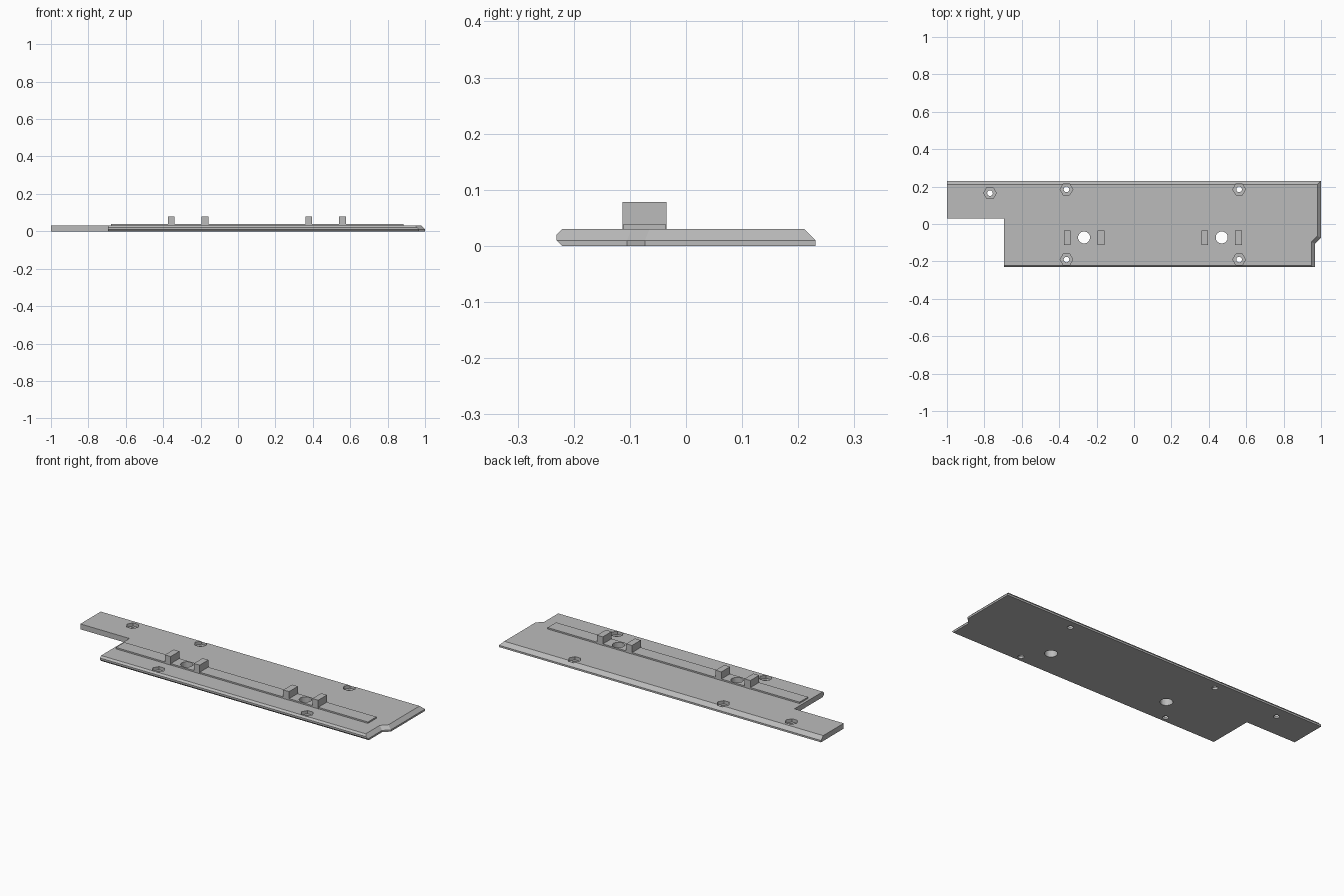
import bpy
import bmesh
import math

default = bpy.data.objects.get("Cube")
if default:
    bpy.data.objects.remove(default, do_unlink=True)

grey = bpy.data.materials.new("plain_grey")
grey.use_nodes = True
grey.diffuse_color = (0.5, 0.5, 0.5, 1)
grey.node_tree.nodes["Principled BSDF"].inputs["Base Color"].default_value = (0.5, 0.5, 0.5, 1)


def finish(name, bm):
    bmesh.ops.recalc_face_normals(bm, faces=bm.faces)
    mesh = bpy.data.meshes.new(name)
    bm.to_mesh(mesh)
    bm.free()
    mesh.materials.append(grey)
    obj = bpy.data.objects.new(name, mesh)
    bpy.context.collection.objects.link(obj)
    return obj


def box(name, x0, x1, y0, y1, z0, z1, bevel):
    bm = bmesh.new()
    bmesh.ops.create_cube(bm, size=1)
    for v in bm.verts:
        v.co = (x1 if v.co.x > 0 else x0, y1 if v.co.y > 0 else y0, z1 if v.co.z > 0 else z0)
    edges = [e for e in bm.edges if max(v.co.z for v in e.verts) == z1]
    bmesh.ops.bevel(bm, geom=edges, offset=bevel, segments=1, affect='EDGES', profile=0.5)
    return finish(name, bm)


def cut(obj, x, y, radius, sides, z0, z1, turn=0):
    bm = bmesh.new()
    bmesh.ops.create_cone(bm, cap_ends=True, segments=sides, radius1=radius, radius2=radius, depth=z1 - z0)
    for v in bm.verts:
        a = math.atan2(v.co.y, v.co.x) + turn
        v.co = (x + radius * math.cos(a), y + radius * math.sin(a), v.co.z + (z0 + z1) / 2)
    cutter = finish("hole_cutter", bm)
    cutter.hide_render = True
    mod = obj.modifiers.new("hole", 'BOOLEAN')
    mod.operation = 'DIFFERENCE'
    mod.solver = 'EXACT'
    mod.object = cutter
    bpy.context.view_layer.update()
    mesh = bpy.data.meshes.new_from_object(obj.evaluated_get(bpy.context.evaluated_depsgraph_get()))
    obj.modifiers.clear()
    obj.data = mesh
    bpy.data.objects.remove(cutter, do_unlink=True)


# Base plate: stacked outlines give the chamfered front, back and right edges
def outline(front, back):
    right, top, low = 1 - back, 0.231 - back, -0.231 + front
    return [(-1, top), (-1, 0.03), (-0.695, 0.03), (-0.695, low), (0.968 - back, low),
            (0.968 - back, -0.105 + back * 0.4), (right, -0.073 + back * 0.4), (right, top)]


bm = bmesh.new()
rings = []
for z, front, back in ((0, 0.01, 0), (0.01, 0, 0), (0.02, 0, 0.01), (0.03, 0.01, 0.02)):
    rings.append([bm.verts.new((x, y, z)) for x, y in outline(front, back)])
for a, b in zip(rings, rings[1:]):
    for i in range(len(a)):
        j = (i + 1) % len(a)
        bm.faces.new((a[i], a[j], b[j], b[i]))
bm.faces.new(rings[0])
bm.faces.new(rings[-1])
plate = finish("base_plate", bm)

# Raised rail along the plate
rail = box("rail", -0.68, 0.885, -0.112, -0.036, 0.028, 0.038, 0.003)

# Large round holes through rail and plate
for x in (-0.267, 0.469):
    cut(plate, x, -0.072, 0.032, 32, -0.02, 0.06)
    cut(rail, x, -0.072, 0.032, 32, -0.02, 0.06)

# Hexagonal nut pockets with screw holes
for x, y in ((-0.77, 0.165), (-0.361, 0.185), (0.562, 0.185), (-0.361, -0.19), (0.562, -0.19)):
    cut(plate, x, y, 0.034, 6, 0.012, 0.05, math.pi / 6)
    cut(plate, x, y, 0.015, 24, -0.02, 0.05)

# Upright lugs in two pairs
for i, x in enumerate((-0.357, -0.177, 0.378, 0.559)):
    box("lug_%d" % (i + 1), x - 0.018, x + 0.018, -0.113, -0.035, 0.03, 0.078, 0.005)
